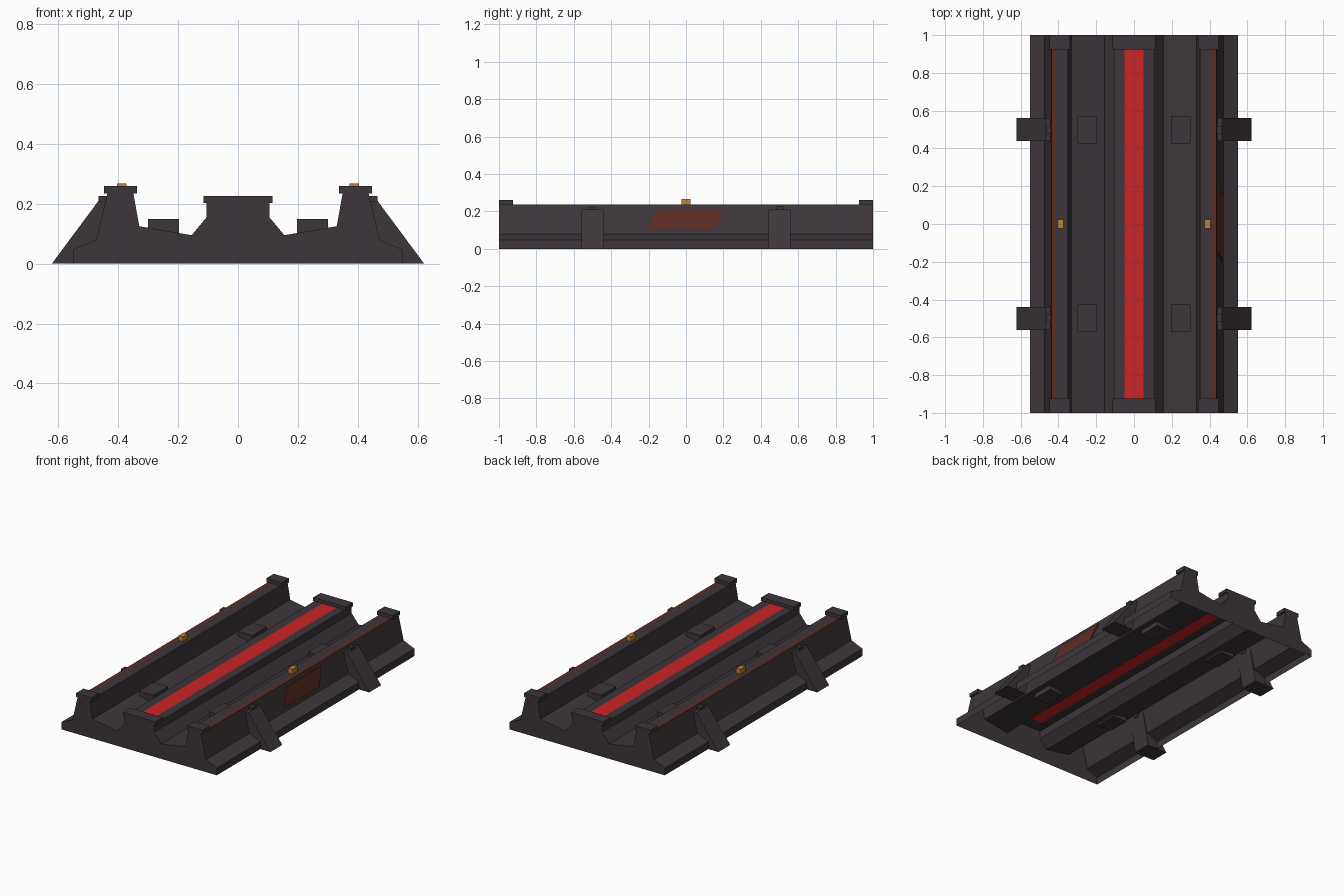
import bpy, bmesh

if "Cube" in bpy.data.objects:
    bpy.data.objects.remove(bpy.data.objects["Cube"])


def material(name, rgb):
    m = bpy.data.materials.new(name)
    m.diffuse_color = (*rgb, 1)
    m.use_nodes = True
    m.node_tree.nodes["Principled BSDF"].inputs["Base Color"].default_value = m.diffuse_color
    return m


GREY = material("dark grey", (0.047, 0.037, 0.043))
RED = material("red", (0.60, 0.017, 0.018))
BROWN = material("rust brown", (0.108, 0.027, 0.017))
AMBER = material("amber", (0.52, 0.23, 0.03))


def finish(name, bm, mats, recalc=True):
    if recalc:
        bmesh.ops.recalc_face_normals(bm, faces=bm.faces)
    me = bpy.data.meshes.new(name)
    bm.to_mesh(me)
    bm.free()
    for m in mats:
        me.materials.append(m)
    ob = bpy.data.objects.new(name, me)
    bpy.context.collection.objects.link(ob)
    return ob


def prism(name, a, b, mat):
    """Solid between two matching outlines."""
    bm = bmesh.new()
    va = [bm.verts.new(p) for p in a]
    vb = [bm.verts.new(p) for p in b]
    bm.faces.new(va)
    bm.faces.new(vb[::-1])
    n = len(a)
    for i in range(n):
        bm.faces.new((va[i], vb[i], vb[(i + 1) % n], va[(i + 1) % n]))
    return finish(name, bm, [mat])


def box(name, x0, x1, y0, y1, z0, z1, mat):
    ring = [(x0, y0), (x1, y0), (x1, y1), (x0, y1)]
    return prism(name, [(x, y, z0) for x, y in ring],
                 [(x, y, z1) for x, y in ring], mat)


# Track body: hollow sheet swept along y, closed at the ends, open underneath
half = [(0.05, 0.205), (0.105, 0.205), (0.105, 0.155), (0.155, 0.095),
        (0.33, 0.125), (0.35, 0.237), (0.412, 0.237), (0.436, 0.237),
        (0.473, 0.08), (0.55, 0.047), (0.55, 0.0)]
profile = [(-x, z) for x, z in reversed(half)] + half
bm = bmesh.new()
front = [bm.verts.new((x, -1, z)) for x, z in profile]
back = [bm.verts.new((x, 1, z)) for x, z in profile]
for i in range(len(profile) - 1):
    f = bm.faces.new((front[i], front[i + 1], back[i + 1], back[i]))
    (xa, za), (xb, zb) = profile[i], profile[i + 1]
    mid = abs(xa + xb) / 2
    if za == zb and mid < 0.01:
        f.material_index = 1          # centre strip
    elif za == zb and mid > 0.415:
        f.material_index = 2          # rail edge strip
bm.faces.new(front[::-1])
bm.faces.new(back)
finish("track_body", bm, [GREY, RED, BROWN], recalc=False)

# End caps on the centre ridge
for e in (-1, 1):
    y0, y1 = sorted((e * 0.925, e))
    box("ridge_end_cap", -0.115, 0.115, y0, y1, 0.203, 0.226, GREY)

for s in (-1, 1):
    # Marker light on each rail
    box("rail_light", *sorted((s * 0.373, s * 0.404)), -0.025, 0.025, 0.235, 0.267, AMBER)
    for e in (-1, 1):
        # Rail end caps
        box("rail_end_cap", *sorted((s * 0.338, s * 0.447)),
            *sorted((e * 0.925, e)), 0.235, 0.26, GREY)
        # Pads on the channel floor
        yc = e * 0.5
        box("floor_pad", *sorted((s * 0.197, s * 0.3)), yc - 0.073, yc + 0.073,
            0.09, 0.15, GREY)
        # Side buttress with a small bolt on top
        outline = [(0.44, 0.21), (0.466, 0.21), (0.622, 0.0), (0.48, 0.0)]
        prism("side_buttress", [(s * x, yc - 0.06, z) for x, z in outline],
              [(s * x, yc + 0.06, z) for x, z in outline], GREY)
        box("buttress_bolt", *sorted((s * 0.435, s * 0.466)), yc - 0.02, yc + 0.02,
            0.205, 0.226, GREY)

# Slanted panel on the right outer wall
panel = [(-0.205, 0.107), (0.15, 0.107), (0.2, 0.213), (-0.15, 0.213)]


def wall(z):
    return 0.436 + (0.237 - z) * 0.037 / 0.157


prism("side_panel", [(wall(z) - 0.002, y, z) for y, z in panel],
      [(wall(z) + 0.0075, y, z) for y, z in panel], BROWN)
